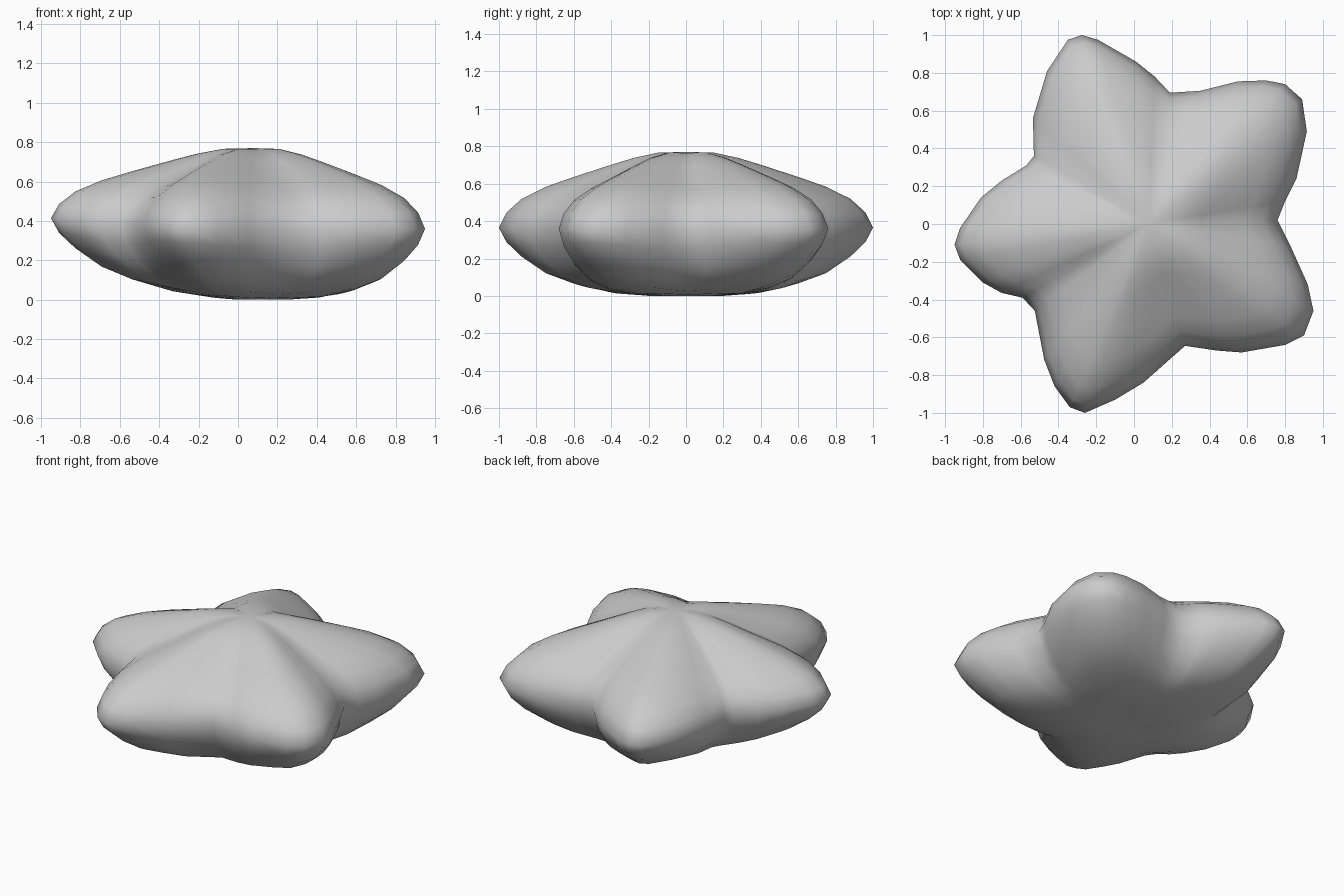
import bpy, bmesh, math

if "Cube" in bpy.data.objects:
    bpy.data.objects.remove(bpy.data.objects["Cube"])

# Star outline seen from above, counter-clockwise
OUTLINE = [(.76, .02), (.80, .12), (.86, .24), (.915, .49), (.89, .66), (.80, .74), (.70, .76),
           (.55, .755), (.35, .705), (.19, .695), (.11, .78), (.01, .86), (-.19, .975),
           (-.275, 1), (-.35, .975), (-.46, .81), (-.535, .56), (-.53, .36), (-.57, .31),
           (-.70, .23), (-.81, .14), (-.92, -.02), (-.95, -.11), (-.92, -.19), (-.80, -.31),
           (-.70, -.365), (-.59, -.39), (-.525, -.46), (-.475, -.72), (-.42, -.86),
           (-.34, -.97), (-.26, -1), (-.10, -.93), (.05, -.84), (.27, -.645), (.44, -.67),
           (.57, -.68), (.80, -.64), (.90, -.59), (.95, -.46), (.92, -.32), (.83, -.12)]
CX, CY, TOP = .08, .0, .77

# Radial fraction, height on a ridge, height in a valley
UPPER = [(.15, .99, .985), (.28, .92, .925), (.4, .83, .82), (.6, .67, .63), (.75, .54, .5),
         (.88, .38, .36), (.96, .2, .2)]
LOWER = [(.2, 1, 1), (.4, .96, .98), (.6, .84, .93), (.75, .69, .81), (.88, .44, .58),
         (.96, .22, .3)]


def valley_weight(x, y):
    return min(1, max(0, (1.0 - math.hypot(x - CX, y - CY)) / .3))


def mid_height(x):
    return .36 + .06 * max(0, -x) ** 2


bm = bmesh.new()


def ring(t, ridge, valley, up):
    verts = []
    for x, y in OUTLINE:
        w, zm = valley_weight(x, y), mid_height(x)
        h = ridge * (1 - w) + valley * w
        px, py = CX + t * (x - CX), CY + t * (y - CY)
        if up:
            z = zm + (TOP - zm) * h
        else:  # the underside rises slightly towards the left
            z = zm - zm * h * (1 - .2 * max(0, -px))
        verts.append(bm.verts.new((px, py, z)))
    return verts


# Stack of star rings, from the upper middle over the rim to the underside
rings = [ring(*r, True) for r in UPPER] + [ring(1, 0, 0, True)]
rings += [ring(*r, False) for r in reversed(LOWER)]
n = len(OUTLINE)
for a, b in zip(rings, rings[1:]):
    for i in range(n):
        j = (i + 1) % n
        bm.faces.new((a[i], b[i], b[j], a[j]))

# Close the middle above and below
for verts, z in ((rings[0], TOP), (rings[-1], .015)):
    c = bm.verts.new((CX, CY, z))
    for i in range(n):
        bm.faces.new((c, verts[i], verts[(i + 1) % n]))
bmesh.ops.recalc_face_normals(bm, faces=bm.faces)
low = min(v.co.z for v in bm.verts)
for v in bm.verts:
    v.co.z -= low

mesh = bpy.data.meshes.new("puffy_star")
bm.to_mesh(mesh)
bm.free()
for p in mesh.polygons:
    p.use_smooth = True
star = bpy.data.objects.new("puffy_star", mesh)
bpy.context.collection.objects.link(star)
